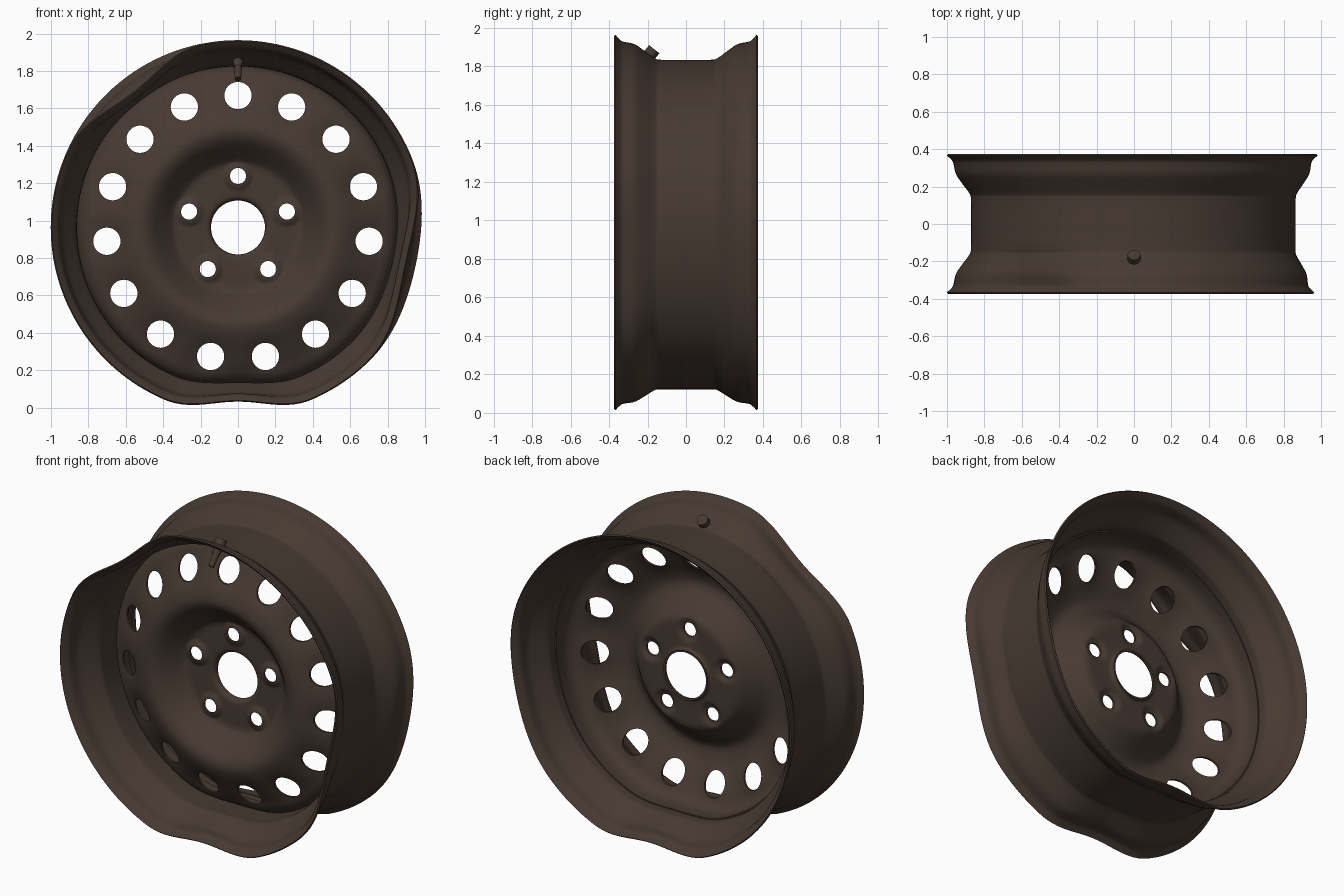
import bpy, bmesh, math
from mathutils import Vector, Matrix

if "Cube" in bpy.data.objects:
    bpy.data.objects.remove(bpy.data.objects["Cube"])

CZ = 0.963          # wheel centre height
SEG = 180

steel = bpy.data.materials.new("dark brown steel")
steel.diffuse_color = (0.062, 0.042, 0.032, 1)
steel.use_nodes = True
steel.node_tree.nodes["Principled BSDF"].inputs["Base Color"].default_value = steel.diffuse_color


def smooth_path(pts, n=4):
    """Catmull-Rom through (radius, y) points."""
    p = [Vector(q) for q in pts]
    p = [2 * p[0] - p[1]] + p + [2 * p[-1] - p[-2]]
    out = []
    for i in range(1, len(p) - 2):
        a, b, c, d = p[i - 1:i + 3]
        for k in range(n):
            t = k / n
            out.append(0.5 * (2 * b + (c - a) * t + (2 * a - 5 * b + 4 * c - d) * t * t
                              + (3 * b - a - 3 * c + d) * t ** 3))
    return out + [p[-2]]


def step(a, b, v):
    t = max(0, min(1, (v - a) / (b - a)))
    return t * t * (3 - 2 * t)


# angle, half width, lip depth at front, lip depth at back, barrel depth
DENTS = [(-90, 23, 0.07, 0.07, 0.03),
         (-12, 34, 0.08, 0.03, 0.01),
         (128, 28, 0.085, 0.0, 0.0)]


def dent(r, ang, y):
    shift = 0
    for a, hw, front, back, mid in DENTS:
        d = (math.degrees(ang) - a + 180) % 360 - 180
        if abs(d) < hw:
            w = math.cos(math.pi / 2 * d / hw) ** 2
            lip = step(0.1, 0.37, abs(y))
            shift += w * (mid + ((front if y < 0 else back) - mid) * lip)
    return r - shift * step(0.72, 0.86, r)


def lathe(name, profile, thick, relief=None):
    bm = bmesh.new()
    rings = []
    for r, y in smooth_path(profile):
        ring = []
        for i in range(SEG):
            a = 2 * math.pi * i / SEG
            yy = y + (relief(r, a) if relief else 0)
            rr = dent(r, a, y)
            ring.append(bm.verts.new((rr * math.cos(a), yy, CZ + rr * math.sin(a))))
        rings.append(ring)
    for p, q in zip(rings, rings[1:]):
        for i in range(SEG):
            j = (i + 1) % SEG
            bm.faces.new((p[i], p[j], q[j], q[i]))
    bmesh.ops.recalc_face_normals(bm, faces=bm.faces)
    ob = finish(name, bm)
    mod = ob.modifiers.new("sheet", "SOLIDIFY")
    mod.thickness = thick
    mod.offset = 0
    return ob


def finish(name, bm):
    me = bpy.data.meshes.new(name)
    bm.to_mesh(me)
    bm.free()
    me.materials.append(steel)
    ob = bpy.data.objects.new(name, me)
    bpy.context.collection.objects.link(ob)
    return ob


def shade(ob, angle=35):
    bpy.ops.object.select_all(action='DESELECT')
    ob.select_set(True)
    bpy.context.view_layer.objects.active = ob
    for m in list(ob.modifiers):
        bpy.ops.object.modifier_apply(modifier=m.name)
    bpy.ops.object.shade_smooth_by_angle(angle=math.radians(angle))


# Drop-centre rim barrel with flared lips
half = [(0.866, 0.0), (0.867, 0.13), (0.875, 0.165), (0.915, 0.22),
        (0.948, 0.27), (0.962, 0.33), (0.978, 0.352), (0.998, 0.37)]
rim = lathe("rim_barrel", [(r, -y) for r, y in half[:0:-1]] + half, 0.01)
shade(rim)

# Holes in the disc: angle, ring radius, hole radius
VENTS = [(90 + 24 * i, 0.705, 0.073) for i in range(15)]
BOLTS = [(90 + 72 * i, 0.275, 0.043) for i in range(5)]


def relief(r, a):
    """Dished pads at the vents and raised seats at the bolt holes."""
    s = 0
    for ang, ring, rad in VENTS + BOLTS:
        t = math.radians(ang)
        d = math.hypot(r * math.cos(a) - ring * math.cos(t), r * math.sin(a) - ring * math.sin(t))
        if rad > 0.05:
            s += 0.022 * math.exp(-(d / 0.085) ** 2)
        else:
            s -= 0.018 * (1 - step(0.045, 0.085, d))
    return s


# Pressed centre disc
disc = lathe("centre_disc", [(0.15, 0.005), (0.154, -0.012), (0.172, -0.024), (0.23, -0.026),
                             (0.28, -0.026), (0.325, -0.028), (0.36, -0.045), (0.42, -0.11),
                             (0.47, -0.158), (0.52, -0.177), (0.58, -0.163), (0.64, -0.134),
                             (0.705, -0.1), (0.76, -0.07), (0.81, -0.045), (0.842, -0.015),
                             (0.858, 0.03), (0.859, 0.1)], 0.012, relief)

# Cutter for vents and bolt holes
bm = bmesh.new()
for ang, ring, rad in VENTS + BOLTS:
    t = math.radians(ang)
    pos = Matrix.Translation((ring * math.cos(t), -0.05, CZ + ring * math.sin(t)))
    bmesh.ops.create_cone(bm, cap_ends=True, segments=36, radius1=rad, radius2=rad, depth=0.6,
                          matrix=pos @ Matrix.Rotation(math.pi / 2, 4, 'X'))
cutter = finish("hole_cutter", bm)
cutter.hide_render = True
cut = disc.modifiers.new("holes", "BOOLEAN")
cut.operation = 'DIFFERENCE'
cut.solver = 'EXACT'
cut.object = cutter
shade(disc)
bpy.data.objects.remove(cutter)

# Valve stem: outer head, stem and cap along one slanted axis
bm = bmesh.new()
start, axis = Vector((0, -0.165, 1.89)), Vector((0, -0.62, -0.78)).normalized()
turn = axis.to_track_quat('Z', 'Y').to_matrix().to_4x4()
for at, length, r1, r2 in [(0, 0.045, 0.034, 0.034), (0.03, 0.06, 0.03, 0.022),
                           (0.08, 0.09, 0.02, 0.017)]:
    bmesh.ops.create_cone(bm, cap_ends=True, segments=24, radius1=r1, radius2=r2, depth=length,
                          matrix=Matrix.Translation(start + axis * (at + length / 2)) @ turn)
shade(finish("valve_stem", bm))
